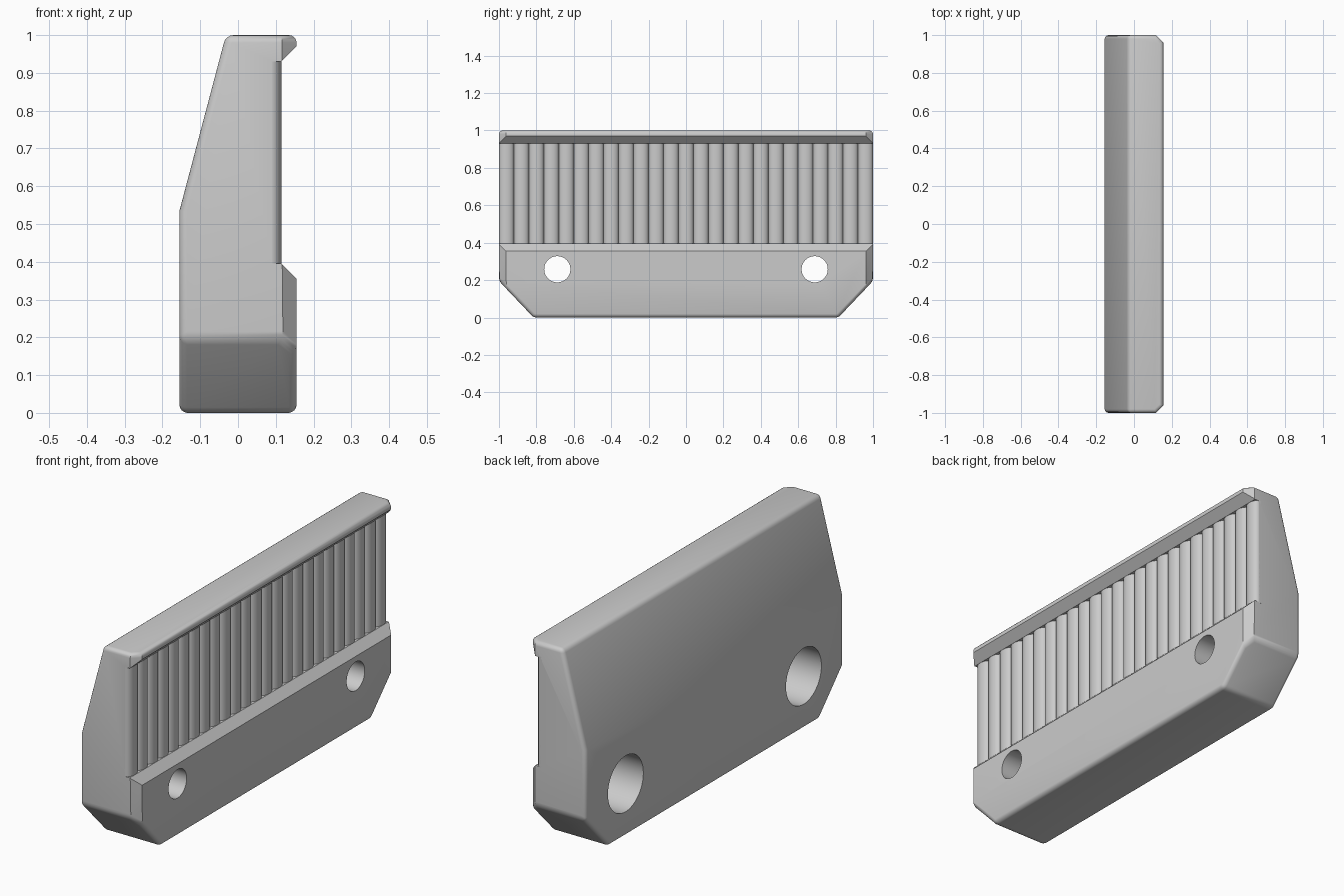
import bpy, bmesh, math
from mathutils import Matrix, Vector

cube = bpy.data.objects.get("Cube")
if cube:
    bpy.data.objects.remove(cube, do_unlink=True)

grey = bpy.data.materials.new("plain grey")
grey.use_nodes = True
COLOUR = (0.6, 0.6, 0.6, 1)
grey.diffuse_color = COLOUR
grey.node_tree.nodes["Principled BSDF"].inputs["Base Color"].default_value = COLOUR


def finish(bm, name):
    bmesh.ops.recalc_face_normals(bm, faces=bm.faces)
    mesh = bpy.data.meshes.new(name)
    bm.to_mesh(mesh)
    bm.free()
    obj = bpy.data.objects.new(name, mesh)
    bpy.context.collection.objects.link(obj)
    mesh.materials.append(grey)
    return obj


def prism(points, offset):
    """Closed outline pushed along a vector."""
    bm = bmesh.new()
    face = bm.faces.new([bm.verts.new(p) for p in points])
    new = bmesh.ops.extrude_face_region(bm, geom=[face])["geom"]
    verts = [g for g in new if isinstance(g, bmesh.types.BMVert)]
    bmesh.ops.translate(bm, verts=verts, vec=offset)
    bmesh.ops.recalc_face_normals(bm, faces=bm.faces)
    return bm


def slice_off(bm, point, normal):
    geom = bm.verts[:] + bm.edges[:] + bm.faces[:]
    bmesh.ops.bisect_plane(bm, geom=geom, plane_co=point, plane_no=normal, clear_outer=True)
    bmesh.ops.holes_fill(bm, edges=[e for e in bm.edges if e.is_boundary], sides=0)
    bmesh.ops.recalc_face_normals(bm, faces=bm.faces)


def smooth(obj):
    bpy.ops.object.select_all(action='DESELECT')
    obj.select_set(True)
    bpy.context.view_layer.objects.active = obj
    bpy.ops.object.shade_smooth_by_angle(angle=math.radians(35))


# Body: side profile run along the length
profile = [(-0.155, 0), (0.155, 0), (0.155, 0.355), (0.115, 0.395), (0.09, 0.395),
           (0.09, 0.93), (0.115, 0.93), (0.155, 0.97), (0.155, 1), (-0.032, 1),
           (-0.155, 0.535)]
bm = prism([(x, -1, z) for x, z in profile], (0, 2, 0))

# Cut bottom corners and mitred front ends
for s in (-1, 1):
    slice_off(bm, Vector((0, s, 0.195)), Vector((0, s, -0.95)).normalized())
    slice_off(bm, Vector((0.117, s, 0)), Vector((1, s, 0)).normalized())


# Round the outer edges, keeping the recess crisp
def is_rounded(e):
    c = (e.verts[0].co + e.verts[1].co) / 2
    crisp = c.x > 0.08 and 0.2 < c.z < 0.99
    return e.calc_face_angle(0) > math.radians(25) and not crisp


bmesh.ops.bevel(bm, geom=[e for e in bm.edges if is_rounded(e)], offset=0.02,
                segments=4, profile=0.5, affect='EDGES', clamp_overlap=True)
body = finish(bm, "clamp_body")

# Counterbored screw holes: narrow at the front, wide at the back
turn = Matrix.Rotation(math.pi / 2, 4, 'Y')
for s in (-1, 1):
    for radius, x0, x1 in ((0.07, -0.1, 0.3), (0.137, -0.3, 0.03)):
        cut = bmesh.new()
        place = Matrix.Translation(((x0 + x1) / 2, s * 0.688, 0.258)) @ turn
        bmesh.ops.create_cone(cut, cap_ends=True, segments=48, radius1=radius,
                              radius2=radius, depth=x1 - x0, matrix=place)
        cutter = finish(cut, "hole_cutter")
        cutter.hide_render = True
        mod = body.modifiers.new("hole", 'BOOLEAN')
        mod.operation = 'DIFFERENCE'
        mod.solver = 'EXACT'
        mod.object = cutter
        bpy.context.view_layer.objects.active = body
        bpy.ops.object.modifier_apply(modifier=mod.name)
        bpy.data.objects.remove(cutter, do_unlink=True)
smooth(body)

# Grip: a row of rounded vertical ribs in the recess
RIBS, STEPS = 25, 8
pitch = 2 / RIBS
outline = [(0.08, 1, 0.392), (0.08, -1, 0.392)]
for i in range(RIBS):
    for k in range(STEPS + (i == RIBS - 1)):
        a = math.pi * k / STEPS
        y = -1 + pitch * (i + 0.5 - 0.5 * math.cos(a))
        outline.append((0.09 + 0.025 * math.sin(a), y, 0.392))
ribs = finish(prism(outline, (0, 0, 0.541)), "grip_ribs")
smooth(ribs)
